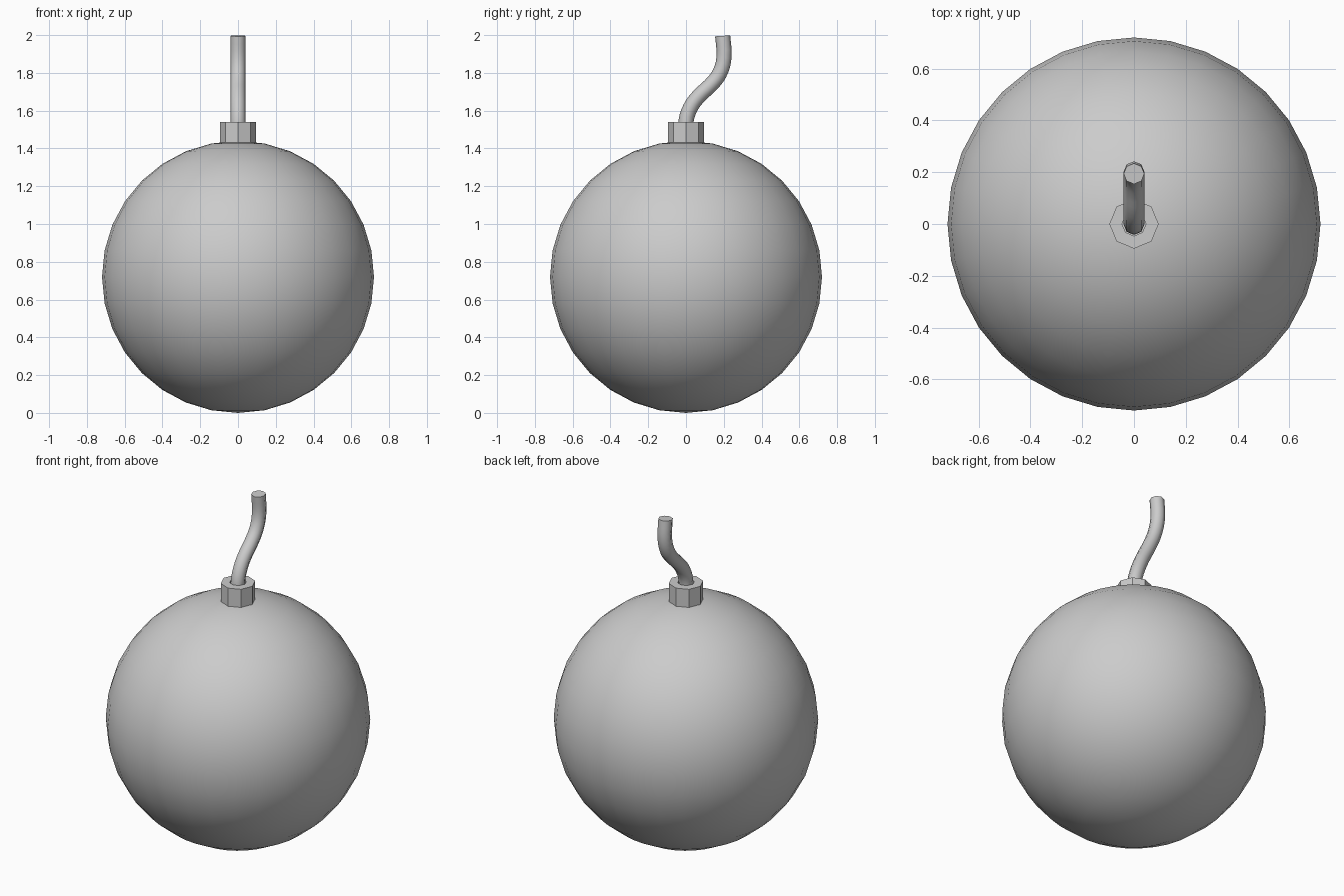
import bpy, bmesh, math

cube = bpy.data.objects.get("Cube")
if cube:
    bpy.data.objects.remove(cube, do_unlink=True)

grey = bpy.data.materials.new("plain_grey")
grey.use_nodes = True
colour = (0.6, 0.6, 0.6, 1)
grey.diffuse_color = colour
grey.node_tree.nodes["Principled BSDF"].inputs["Base Color"].default_value = colour


def finish(obj, name, angle=None):
    obj.name = name
    obj.data.materials.append(grey)
    if angle is not None:
        bpy.ops.object.select_all(action="DESELECT")
        obj.select_set(True)
        bpy.context.view_layer.objects.active = obj
        bpy.ops.object.shade_smooth_by_angle(angle=math.radians(angle))


# Round body
RADIUS = 0.72
bpy.ops.mesh.primitive_uv_sphere_add(segments=32, ring_count=16, radius=RADIUS,
                                     location=(0, 0, RADIUS))
finish(bpy.context.object, "body", 40)

# Octagonal collar with a shallow socket for the fuse
SIDES = 8
bm = bmesh.new()
rings = []
for radius, z in ((0.095, 1.40), (0.095, 1.54), (0.046, 1.54), (0.046, 1.50)):
    rings.append([bm.verts.new((radius * math.cos(math.tau * i / SIDES),
                                radius * math.sin(math.tau * i / SIDES), z))
                  for i in range(SIDES)])
for low, high in zip(rings, rings[1:]):
    for i in range(SIDES):
        j = (i + 1) % SIDES
        bm.faces.new((low[i], low[j], high[j], high[i]))
bm.faces.new(rings[0][::-1])
bm.faces.new(rings[-1])
mesh = bpy.data.meshes.new("collar")
bm.to_mesh(mesh)
bm.free()
collar = bpy.data.objects.new("collar", mesh)
bpy.context.collection.objects.link(collar)
finish(collar, "collar")

# Bent fuse, swept along a smooth path
path = [(0, 1.48), (0, 1.545), (0.024, 1.617), (0.069, 1.678), (0.13, 1.735),
        (0.177, 1.796), (0.201, 1.88), (0.194, 1.996)]
curve = bpy.data.curves.new("fuse", "CURVE")
curve.dimensions = "3D"
curve.bevel_depth = 0.04
curve.bevel_resolution = 2
curve.use_fill_caps = True
curve.resolution_u = 3
spline = curve.splines.new("BEZIER")
spline.bezier_points.add(len(path) - 1)
for point, (y, z) in zip(spline.bezier_points, path):
    point.co = (0, y, z)
    point.handle_left_type = point.handle_right_type = "AUTO"
fuse = bpy.data.objects.new("fuse", curve)
bpy.context.collection.objects.link(fuse)
bpy.ops.object.select_all(action="DESELECT")
fuse.select_set(True)
bpy.context.view_layer.objects.active = fuse
bpy.ops.object.convert(target="MESH")
fuse = bpy.context.object
finish(fuse, "fuse", 60)
